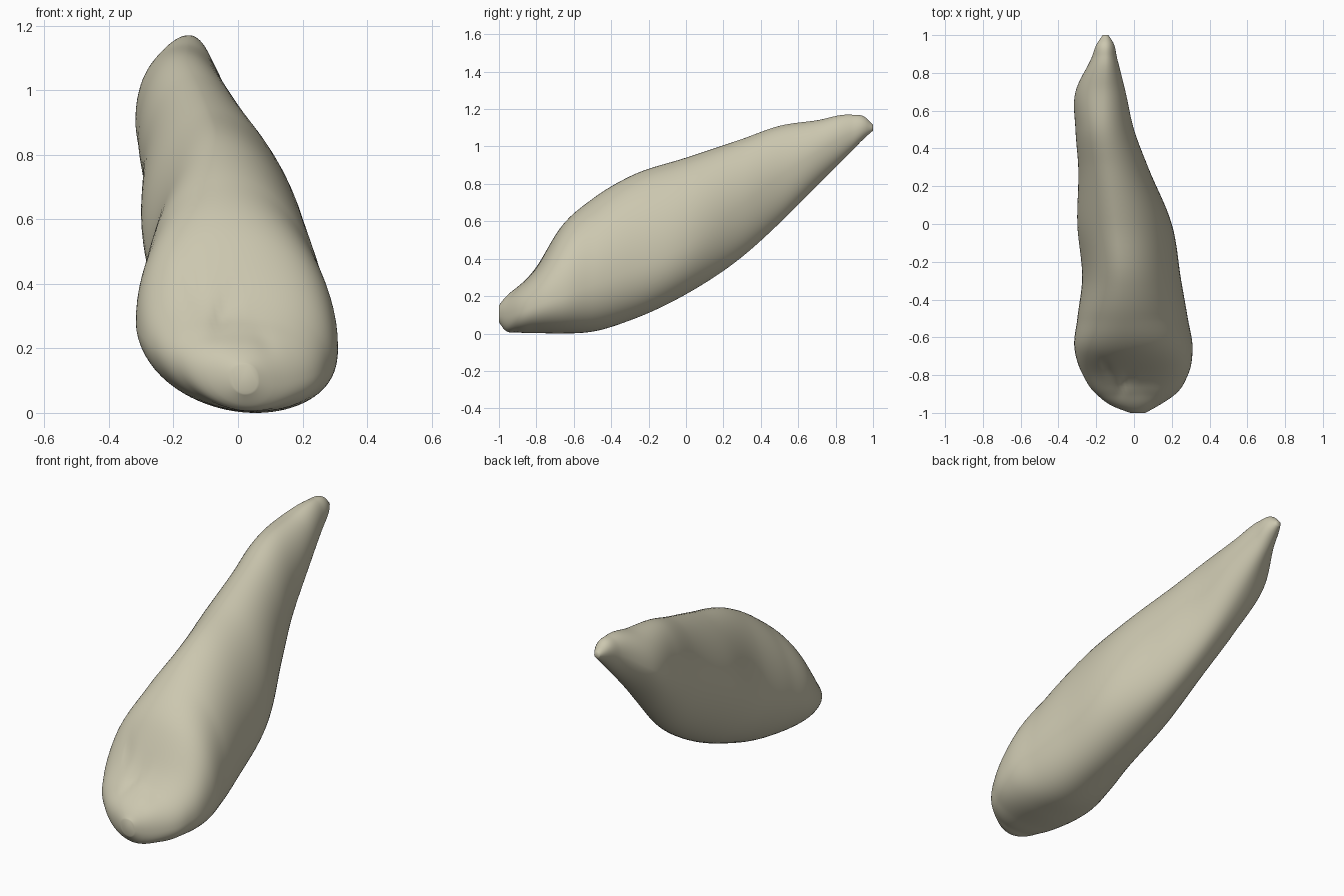
import bpy, bmesh, math
from mathutils import Vector

if "Cube" in bpy.data.objects:
    bpy.data.objects.remove(bpy.data.objects["Cube"])

# Stations along the tooth: y, x_left, x_right, z_bottom, z_top, x_of_top, x_of_bottom, z_of_left, z_of_right
KEYS = [
    (-1.00, -0.02, 0.06, 0.06, 0.15, 0.02, 0.02, 0.11, 0.10),
    (-0.97, -0.10, 0.115, 0.02, 0.19, 0.00, 0.03, 0.125, 0.095),
    (-0.90, -0.20, 0.22, 0.006, 0.26, -0.02, 0.04, 0.165, 0.11),
    (-0.80, -0.27, 0.285, 0.003, 0.37, -0.03, 0.04, 0.21, 0.15),
    (-0.66, -0.315, 0.31, 0.00, 0.58, -0.04, 0.05, 0.27, 0.20),
    (-0.50, -0.30, 0.285, 0.01, 0.72, -0.05, 0.05, 0.33, 0.26),
    (-0.30, -0.275, 0.25, 0.07, 0.84, -0.06, 0.04, 0.41, 0.34),
    (0.00, -0.30, 0.20, 0.21, 0.94, -0.09, 0.00, 0.60, 0.47),
    (0.30, -0.295, 0.075, 0.41, 1.04, -0.13, -0.06, 0.76, 0.69),
    (0.50, -0.31, 0.00, 0.59, 1.11, -0.16, -0.11, 0.85, 0.84),
    (0.70, -0.31, -0.045, 0.79, 1.14, -0.16, -0.15, 0.94, 0.97),
    (0.88, -0.225, -0.09, 0.97, 1.17, -0.15, -0.15, 1.07, 1.07),
    (0.96, -0.193, -0.11, 1.05, 1.155, -0.15, -0.15, 1.11, 1.10),
    (1.00, -0.165, -0.135, 1.085, 1.115, -0.15, -0.15, 1.10, 1.10),
]
SIDES, STEPS = 72, 8


def slope(i, k):
    def chord(j):
        return (KEYS[j + 1][k] - KEYS[j][k]) / (KEYS[j + 1][0] - KEYS[j][0])
    if i == 0:
        return chord(0)
    if i == len(KEYS) - 1:
        return chord(i - 1)
    h0, h1 = KEYS[i][0] - KEYS[i - 1][0], KEYS[i + 1][0] - KEYS[i][0]
    return (h1 * chord(i - 1) + h0 * chord(i)) / (h0 + h1)


def station(i, t):
    """Smooth (Hermite) interpolation between stations i and i + 1."""
    a, b = KEYS[i], KEYS[i + 1]
    h = b[0] - a[0]
    out = [a[0] + h * t]
    for k in range(1, 9):
        out.append((2*t**3 - 3*t*t + 1) * a[k] + (t**3 - 2*t*t + t) * h * slope(i, k)
                   + (3*t*t - 2*t**3) * b[k] + (t**3 - t*t) * h * slope(i + 1, k))
    return out


def ring(s):
    """Closed section made from four quarter curves, squarer or flatter by region."""
    y, xl, xr, zb, zt, xt, xb, zl, zr = s
    crown = max(0, min(1, (-0.5 - y) / 0.3))
    waist = math.exp(-((y + 0.05) / 0.35) ** 2)
    pts = []
    for j in range(SIDES):
        a = 2 * math.pi * j / SIDES
        c, n = math.cos(a), math.sin(a)
        x_side, z_side = (xr, zr) if c >= 0 else (xl, zl)
        x_mid, z_end = (xt, zt) if n >= 0 else (xb, zb)
        if n >= 0:
            p = 1.04 - 0.14 * crown if c >= 0 else 0.95 + 0.2 * waist - 0.05 * crown
        else:
            p = 0.92 if c >= 0 else 1.08
        pts.append(Vector((x_mid + (x_side - x_mid) * abs(c) ** p, y,
                           z_side + (z_end - z_side) * abs(n) ** p)))
    return pts


# Tooth body lofted from crown to root tip
bm = bmesh.new()
stations = [station(i, t / STEPS) for i in range(len(KEYS) - 1) for t in range(STEPS)]
stations.append(list(KEYS[-1]))
rings = [[bm.verts.new(p) for p in ring(s)] for s in stations]
for r0, r1 in zip(rings, rings[1:]):
    for j in range(SIDES):
        k = (j + 1) % SIDES
        bm.faces.new((r0[j], r0[k], r1[k], r1[j]))
bm.faces.new(rings[0])
bm.faces.new(rings[-1])
bmesh.ops.recalc_face_normals(bm, faces=bm.faces)
bm.normal_update()

# Hollow and grooves on the inner face of the crown: x, z, x width, z width, lean, depth
DENTS = [(0.02, 0.31, 0.16, 0.12, 0, 0.02), (-0.15, 0.41, 0.022, 0.06, -0.2, 0.014),
         (-0.05, 0.31, 0.024, 0.07, 0.35, 0.016), (0.09, 0.20, 0.03, 0.06, -0.3, 0.012)]
moves = []
for v in bm.verts:
    y = v.co.y
    facing = max(0, v.normal.z) * max(0, min(1, (-0.45 - y) / 0.15, (y + 0.98) / 0.12))
    d = 0
    for x, z, wx, wz, lean, depth in DENTS:
        dz = v.co.z - z
        dx = v.co.x - x - lean * dz
        d += depth * math.exp(-(dx / wx) ** 2 - (dz / wz) ** 2)
    moves.append((v, v.normal * (-d * facing)))
for v, m in moves:
    v.co += m

mesh = bpy.data.meshes.new("tooth")
bm.to_mesh(mesh)
bm.free()
tooth = bpy.data.objects.new("tooth", mesh)
bpy.context.collection.objects.link(tooth)
for p in mesh.polygons:
    p.use_smooth = True

ivory = bpy.data.materials.new("ivory")
ivory.diffuse_color = (0.60, 0.57, 0.43, 1)
ivory.use_nodes = True
ivory.node_tree.nodes["Principled BSDF"].inputs["Base Color"].default_value = ivory.diffuse_color
mesh.materials.append(ivory)
